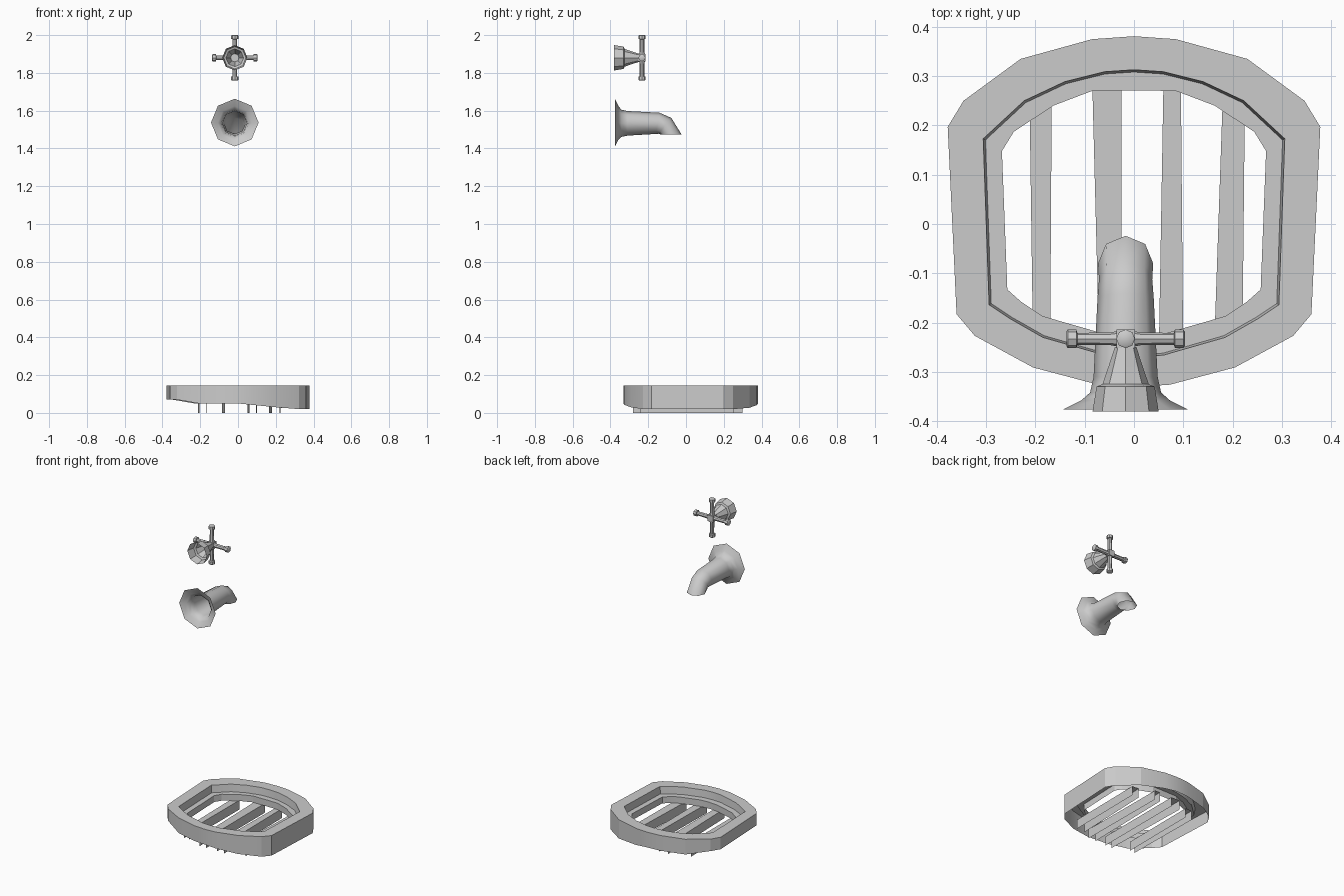
import bpy, math
from mathutils import Vector

if "Cube" in bpy.data.objects:
    bpy.data.objects.remove(bpy.data.objects["Cube"])

CX = -0.017  # centre line of the tap fittings


def make(name, verts, faces, smooth=None):
    me = bpy.data.meshes.new(name)
    me.from_pydata([tuple(v) for v in verts], [], faces)
    me.update()
    ob = bpy.data.objects.new(name, me)
    bpy.context.collection.objects.link(ob)
    bpy.context.view_layer.objects.active = ob
    ob.select_set(True)
    bpy.ops.object.mode_set(mode='EDIT')
    bpy.ops.mesh.select_all(action='SELECT')
    bpy.ops.mesh.normals_make_consistent(inside=False)
    bpy.ops.object.mode_set(mode='OBJECT')
    if smooth:
        bpy.ops.object.shade_smooth_by_angle(angle=math.radians(smooth))
    ob.select_set(False)
    return ob


def loft(name, rings, smooth=None, cap=False):
    n = len(rings[0])
    verts = [v for r in rings for v in r]
    faces = [(k * n + i, k * n + (i + 1) % n, (k + 1) * n + (i + 1) % n, (k + 1) * n + i)
             for k in range(len(rings) - 1) for i in range(n)]
    if cap:
        faces += [tuple(range(n)), tuple(range(len(verts) - n, len(verts)))]
    return make(name, verts, faces, smooth)


def ring(c, r, u, v, n=8):
    return [Vector(c) + r * (math.cos(2 * math.pi * i / n) * Vector(u) +
                             math.sin(2 * math.pi * i / n) * Vector(v)) for i in range(n)]


def mirrored(half):
    return half + [(-x, y) for x, y in reversed(half[1:-1])]


# Drain surround: rim, inner step and ragged lower edge
outer = mirrored([(0, .381), (.085, .375), (.23, .335), (.346, .25), (.378, .197),
                  (.36, -.183), (.323, -.227), (.205, -.291), (.073, -.326), (0, -.331)])
inner = mirrored([(0, .313), (.06, .309), (.14, .289), (.223, .25), (.306, .173),
                  (.294, -.164), (.25, -.193), (.185, -.23), (.06, -.266), (0, -.27)])
hole = mirrored([(0, .271), (.085, .27), (.164, .24), (.244, .187), (.268, .148),
                 (.257, -.133), (.23, -.157), (.185, -.187), (.06, -.223), (0, -.228)])


def low(x):
    if x < -.28:
        return .07
    return .05 if x < 0 else max(.02, .05 - .1 * x)


def level(loop, z, s=1):
    return [(x * s, y * s, z) for x, y in loop]


loft("drain_surround", [
    [(x, y, low(x)) for x, y in outer], level(outer, .145), level(inner, .145),
    level(inner, .1, .985), level(hole, .1), level(hole, .06)], 20)

# Grate bars: open channels, (left, right) at the back then at the front
bars = [(-.212, -.167, -.205, -.17), (-.085, -.025, -.07, -.025),
        (.06, .095, .05, .1), (.18, .225, .163, .22)]
for i, (bl, br, fl, fr) in enumerate(bars):
    yb, yf = (.3, -.28) if abs(bl) < .1 else (.255, -.24)
    prof = [[(l, y, 0), (l, y, .058), (r, y, .058), (r, y, 0)]
            for l, r, y in ((fl, fr, yf), (bl, br, yb))]
    make(f"grate_bar_{i + 1}", prof[0] + prof[1],
         [(0, 1, 5, 4), (1, 2, 6, 5), (2, 3, 7, 6)])

# Spout: flared flange, tube and downturned outlet (y, z, radius, tilt)
path = [(-.376, 1.537, .126, 0), (-.358, 1.535, .09, 0), (-.342, 1.533, .072, 0),
        (-.31, 1.533, .065, 0), (-.15, 1.533, .057, 10),
        (-.112, 1.52, .054, 39), (-.08, 1.475, .056, 90)]
rings = []
for y, z, r, t in path:
    a = math.radians(t)
    rings.append(ring((CX, y, z), r, (0, math.sin(a), math.cos(a)), (1, 0, 0)))
loft("spout", rings, 50)

# Valve rose behind the cross handle
HZ, HY = 1.88, -.233
loft("valve_rose", [ring((CX, y, HZ), r, (0, 0, 1), (1, 0, 0)) for y, r in
     [(-.38, .067), (-.33, .059), (-.325, .047), (-.29, .035), (-.25, .022)]], 40)

# Cross handle: square hub and four knobbed arms
bpy.ops.mesh.primitive_cube_add(size=.038, location=(CX, HY, HZ))
hub = bpy.context.object
hub.name = "handle_hub"
hub.select_set(False)
for i, d in enumerate([(1, 0, 0), (0, 0, 1), (-1, 0, 0), (0, 0, -1)]):
    d = Vector(d)
    side = Vector((0, 1, 0))
    c = Vector((CX, HY, HZ))
    loft(f"handle_arm_{i + 1}", [ring(c + d * t, r, side, d.cross(side)) for t, r in
         [(.015, .016), (.03, .013), (.098, .012), (.1, .019), (.117, .019), (.12, .015)]],
         40, True)
